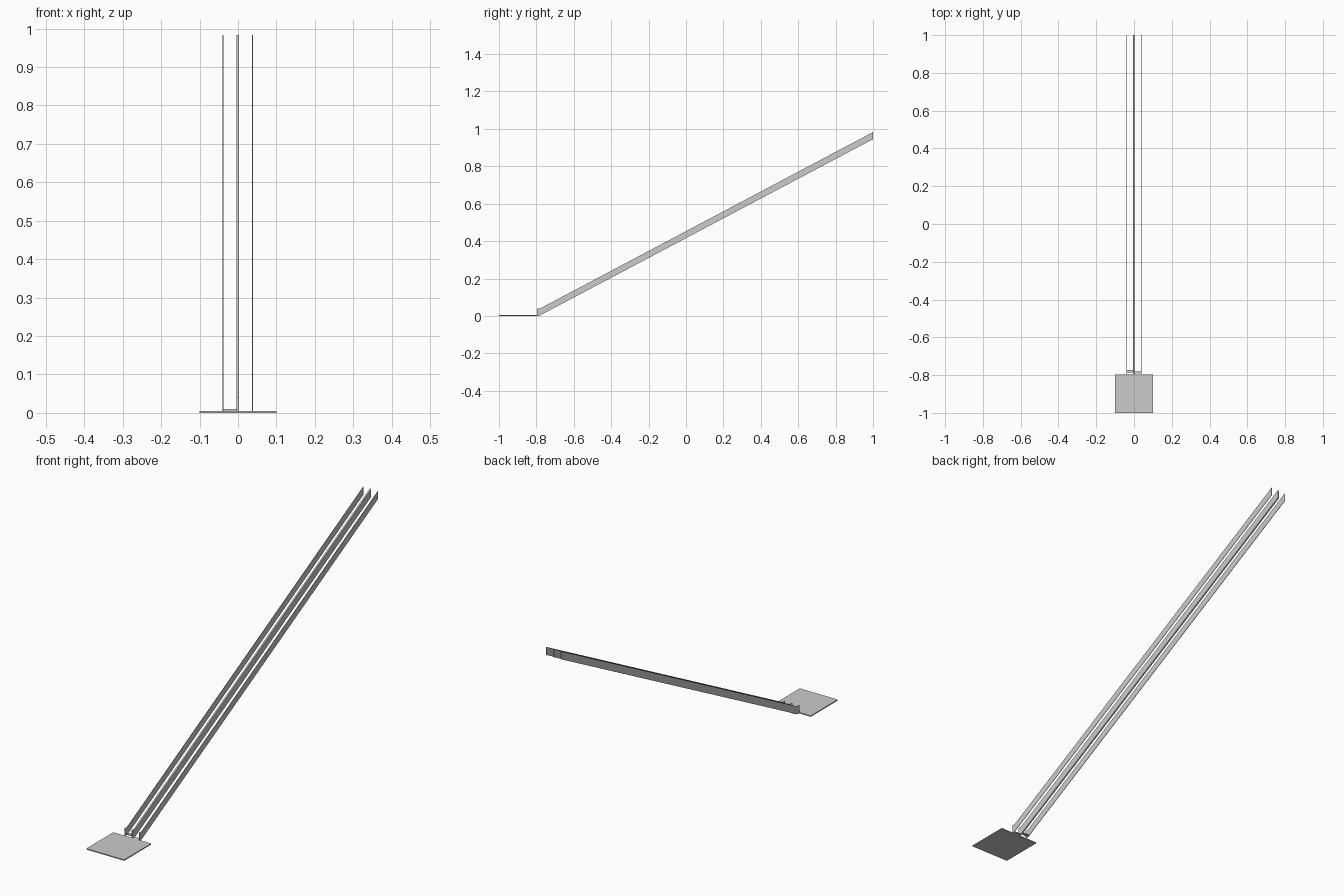
import bpy, bmesh

if "Cube" in bpy.data.objects:
    bpy.data.objects.remove(bpy.data.objects["Cube"])

def box(name, x0, x1, y0, y1, z0, z1):
    bm = bmesh.new()
    bmesh.ops.create_cube(bm, size=1)
    for v in bm.verts:
        v.co.x = x1 if v.co.x > 0 else x0
        v.co.y = y1 if v.co.y > 0 else y0
        v.co.z = z1 if v.co.z > 0 else z0
    return finish(name, bm)

def finish(name, bm):
    bmesh.ops.recalc_face_normals(bm, faces=bm.faces)
    me = bpy.data.meshes.new(name)
    bm.to_mesh(me)
    bm.free()
    ob = bpy.data.objects.new(name, me)
    bpy.context.collection.objects.link(ob)
    return ob

# Side profile (y, z) shared by all sloping rails
PROFILE = [(-0.797, 0.003), (-0.78, 0.003), (1, 0.945),
           (1, 0.983), (-0.78, 0.04), (-0.797, 0.04)]

def rail(name, x, width):
    bm = bmesh.new()
    f = bm.faces.new([bm.verts.new((x - width / 2, y, z)) for y, z in PROFILE])
    ext = bmesh.ops.extrude_face_region(bm, geom=[f])
    for v in ext["geom"]:
        if isinstance(v, bmesh.types.BMVert):
            v.co.x += width
    return finish(name, bm)

# Three parallel rails
rail("left_rail", -0.039, 0.002)
rail("centre_rail", -0.001, 0.007)
rail("right_rail", 0.038, 0.002)

# Landing plate in two halves
box("plate_left", -0.1, 0, -1, -0.797, 0, 0.005)
box("plate_right", 0, 0.1, -1, -0.797, 0, 0.005)

# Small cross bars at the foot of each lane
box("left_cross_bar", -0.039, -0.001, -0.785, -0.772, 0.005, 0.010)
box("right_cross_bar", -0.001, 0.038, -0.797, -0.782, 0, 0.005)
